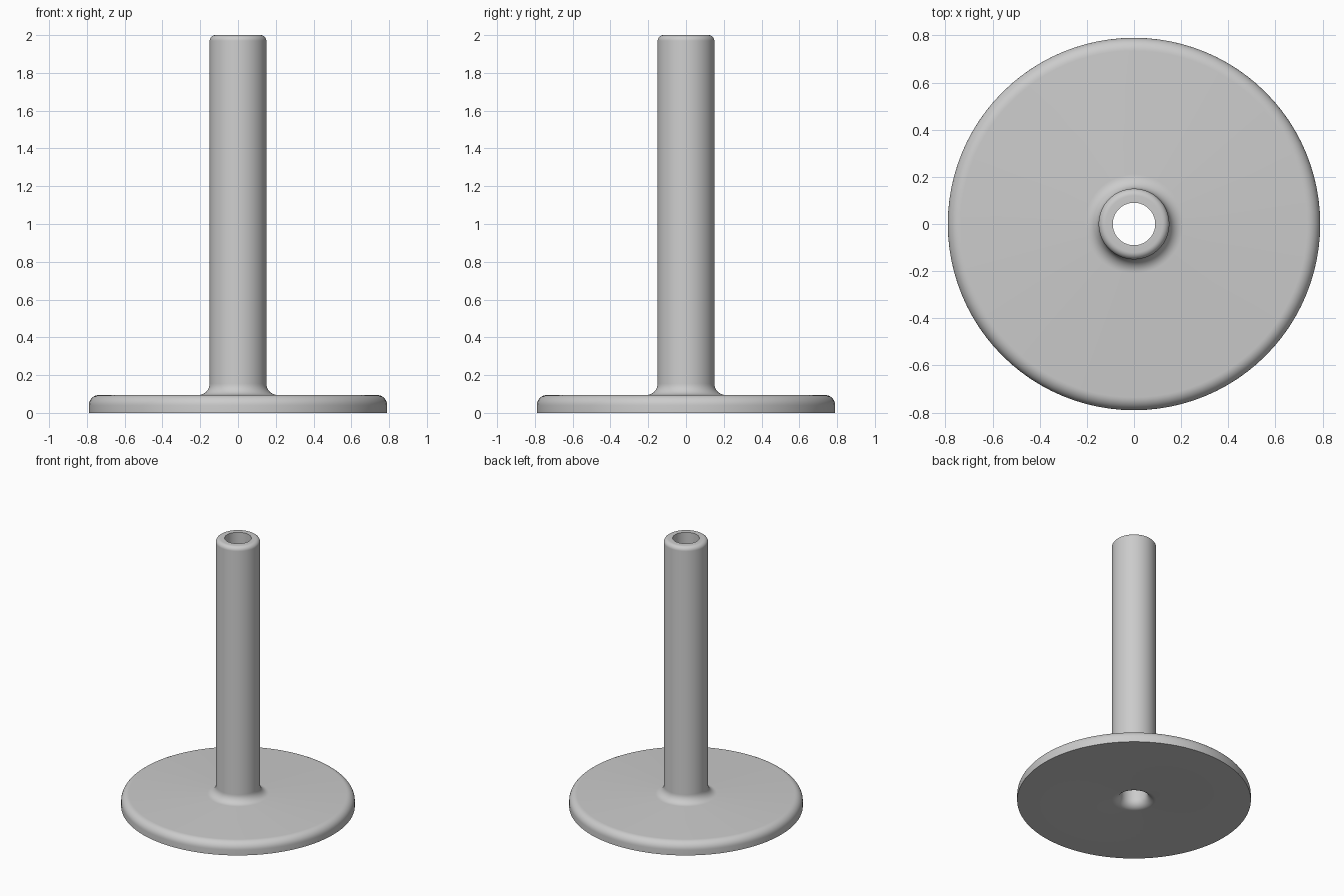
import bpy, bmesh
from math import sin, cos, pi, radians

SEGMENTS = 96
BASE_R, BASE_H = 0.79, 0.095
POST_R, BORE_R, TOP = 0.15, 0.09, 2.0
EDGE, FILLET, LIP, FLARE = 0.055, 0.06, 0.03, 0.06

cube = bpy.data.objects.get("Cube")
if cube:
    bpy.data.objects.remove(cube, do_unlink=True)


def arc(cx, cz, r, start, end, steps=8):
    """Points (radius, height) along a circular arc, angles in degrees."""
    angles = [radians(start + (end - start) * i / steps) for i in range(steps + 1)]
    return [(cx + r * cos(a), cz + r * sin(a)) for a in angles]


def lathe(name, profile, material):
    """Revolve a closed profile around the z axis."""
    bm = bmesh.new()
    rings = []
    for r, z in profile:
        rings.append([bm.verts.new((r * cos(2 * pi * i / SEGMENTS),
                                    r * sin(2 * pi * i / SEGMENTS), z))
                      for i in range(SEGMENTS)])
    for a, b in zip(rings, rings[1:] + rings[:1]):
        for i in range(SEGMENTS):
            j = (i + 1) % SEGMENTS
            bm.faces.new((a[i], a[j], b[j], b[i]))
    bmesh.ops.recalc_face_normals(bm, faces=bm.faces)
    mesh = bpy.data.meshes.new(name)
    bm.to_mesh(mesh)
    bm.free()
    mesh.materials.append(material)
    obj = bpy.data.objects.new(name, mesh)
    bpy.context.collection.objects.link(obj)
    bpy.ops.object.select_all(action="DESELECT")
    obj.select_set(True)
    bpy.context.view_layer.objects.active = obj
    bpy.ops.object.shade_smooth_by_angle(angle=radians(30))
    return obj


grey = bpy.data.materials.new("light_grey")
grey.use_nodes = True
grey.diffuse_color = (0.6, 0.6, 0.6, 1)
grey.node_tree.nodes["Principled BSDF"].inputs["Base Color"].default_value = grey.diffuse_color

profile = [(BASE_R, 0)]
# rounded rim of the base disc
profile += arc(BASE_R - EDGE, BASE_H - EDGE, EDGE, 0, 90)
# fillet where the post meets the disc
profile += arc(POST_R + FILLET, BASE_H + FILLET, FILLET, 270, 180)
# rounded lip at the top of the post
profile += arc(POST_R - LIP, TOP - LIP, LIP, 0, 90)
# straight bore, flaring out at the underside
profile += [(BORE_R, TOP)]
profile += arc(BORE_R + FLARE, FLARE, FLARE, 180, 270)

lathe("hollow_post_on_disc_base", profile, grey)
